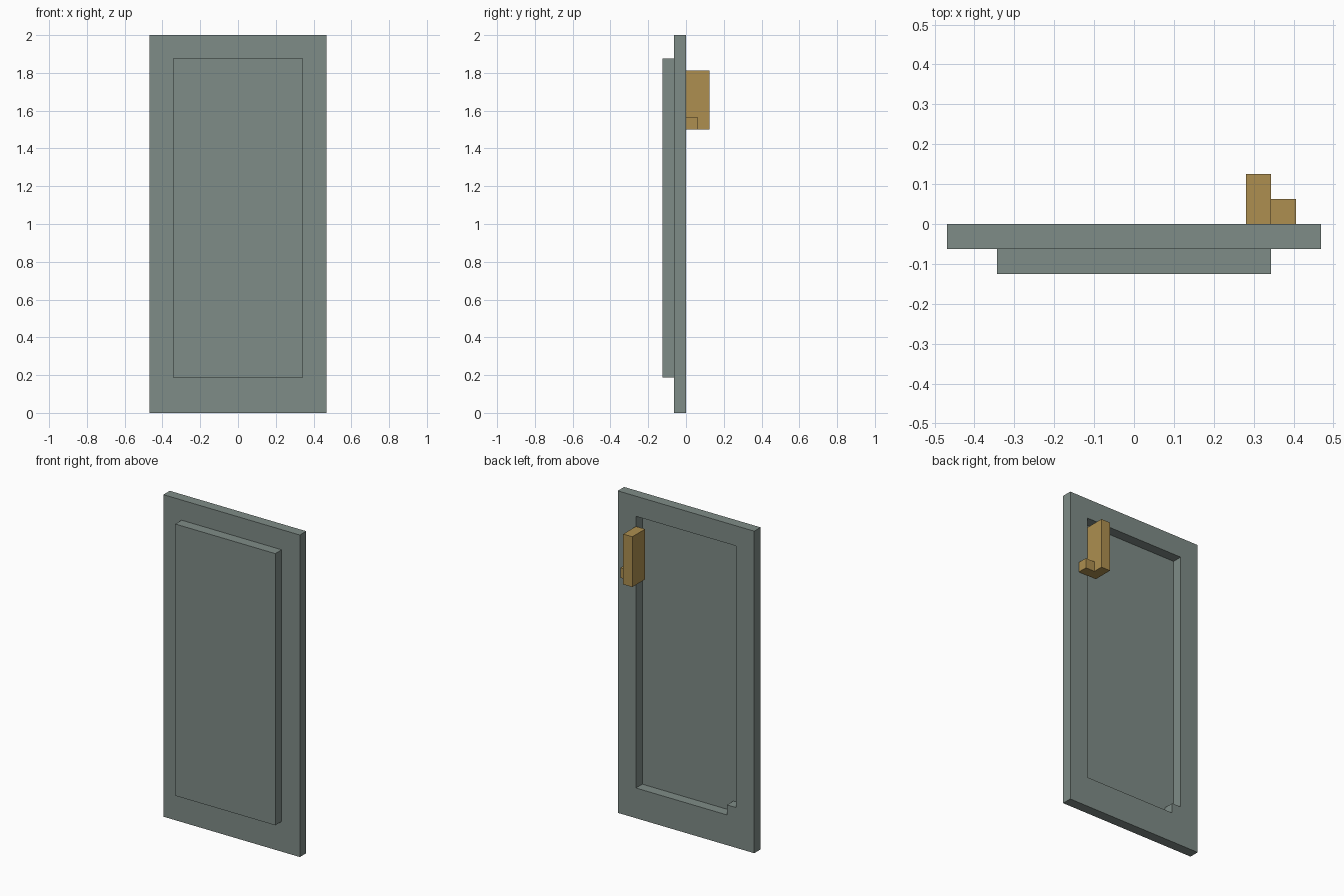
import bpy
import bmesh

cube = bpy.data.objects.get("Cube")
if cube:
    bpy.data.objects.remove(cube, do_unlink=True)

U = 2 / 32  # all parts sit on a grid of 32 steps over the height


def make_material(name, rgb):
    mat = bpy.data.materials.new(name)
    mat.use_nodes = True
    mat.diffuse_color = (*rgb, 1)
    bsdf = next(n for n in mat.node_tree.nodes if n.type == 'BSDF_PRINCIPLED')
    bsdf.inputs["Base Color"].default_value = (*rgb, 1)
    return mat


def make_slab(name, loops, y0, y1, mat, axes="xz"):
    """Extrude outlines in the x-z plane from y0 to y1 (grid steps);
    axes="xy" instead extrudes x-y outlines between two heights."""
    def place(a, b, depth):
        return (a * U, depth * U, b * U) if axes == "xz" else (a * U, b * U, depth * U)

    bm = bmesh.new()
    edges = []
    for loop in loops:
        verts = [bm.verts.new(place(a, b, y0)) for a, b in loop]
        edges += [bm.edges.new((verts[i - 1], verts[i])) for i in range(len(verts))]
    if len(loops) == 1:
        bm.faces.new(bm.verts[:])
    else:
        bmesh.ops.triangle_fill(bm, edges=edges, use_beauty=True)
    ext = bmesh.ops.extrude_face_region(bm, geom=bm.faces[:], use_keep_orig=True)
    moved = [g for g in ext["geom"] if isinstance(g, bmesh.types.BMVert)]
    bmesh.ops.translate(bm, verts=moved, vec=place(0, 0, y1 - y0))
    bmesh.ops.recalc_face_normals(bm, faces=bm.faces[:])
    mesh = bpy.data.meshes.new(name)
    bm.to_mesh(mesh)
    bm.free()
    mesh.materials.append(mat)
    obj = bpy.data.objects.new(name, mesh)
    bpy.context.collection.objects.link(obj)
    return obj


def rect(a0, b0, a1, b1):
    return [(a0, b0), (a1, b0), (a1, b1), (a0, b1)]


grey = make_material("grey_green_paint", (0.212, 0.262, 0.242))
brass = make_material("brass", (0.418, 0.275, 0.080))

# Door frame: opening has a one-step block left in its lower corner
outer = rect(-7.5, 0, 7.5, 32)
opening = [(-4.5, 3), (5.5, 3), (5.5, 30), (-5.5, 30), (-5.5, 4), (-4.5, 4)]
make_slab("door_frame", [outer, opening], -1, 0, grey)

# Raised panel closing the opening from the front
make_slab("front_panel", [rect(-5.5, 3, 5.5, 30)], -2, -1, grey)

# Handle on the back: upright grip and its small foot on the frame
make_slab("handle_grip", [rect(4.5, 0, 5.5, 2)], 24, 29, brass, axes="xy")
make_slab("handle_foot", [rect(5.5, 0, 6.5, 1)], 24, 25, brass, axes="xy")
